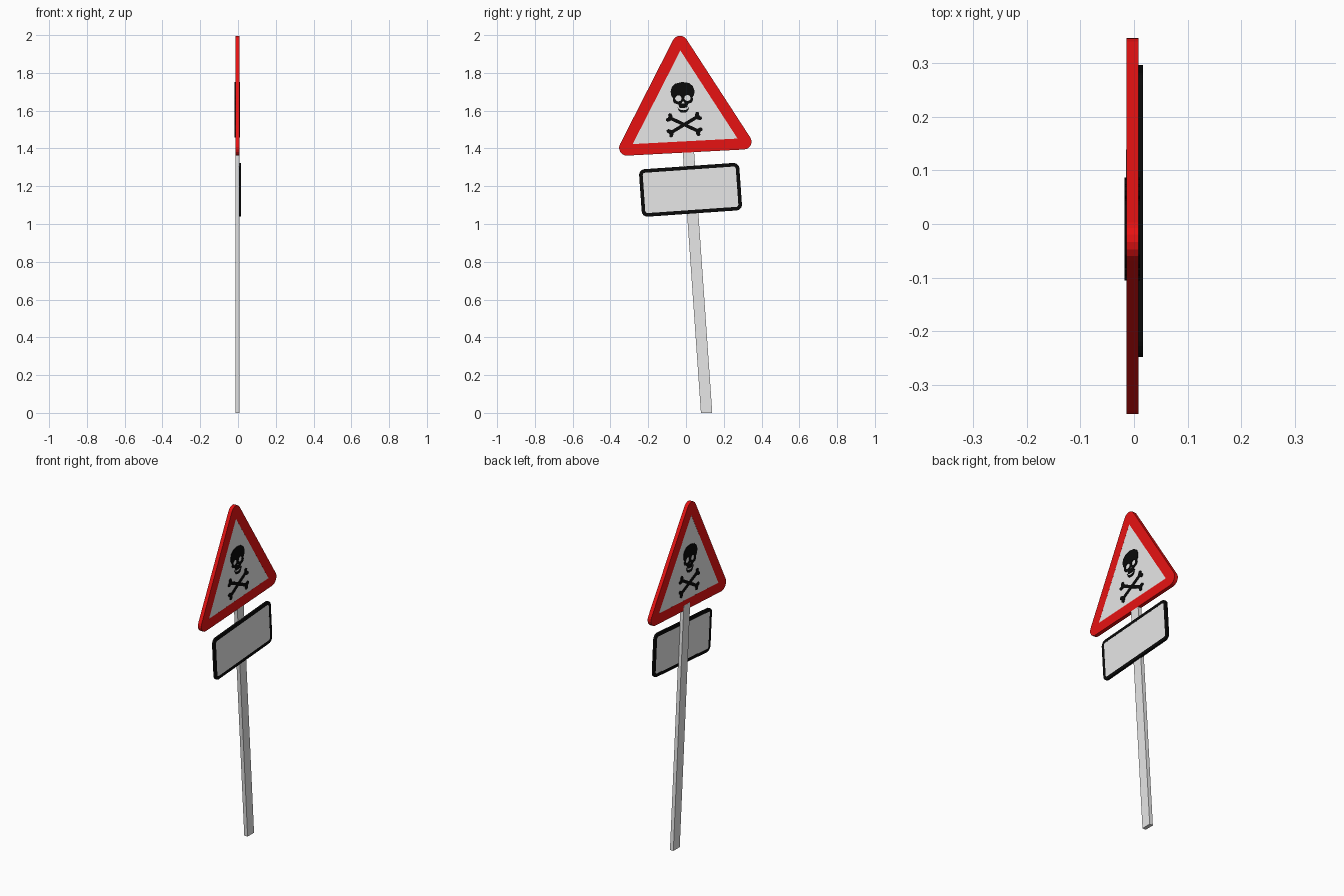
import bpy, math
from mathutils import Matrix, Vector

if "Cube" in bpy.data.objects:
    bpy.data.objects.remove(bpy.data.objects["Cube"])


def material(name, rgb):
    m = bpy.data.materials.new(name)
    m.diffuse_color = (*rgb, 1)
    m.use_nodes = True
    m.node_tree.nodes["Principled BSDF"].inputs["Base Color"].default_value = m.diffuse_color
    return m


RED = material("red", (0.8, 0.006, 0.006))
WHITE = material("white", (0.8, 0.8, 0.8))
BLACK = material("black", (0.003, 0.003, 0.003))


def plate(name, outlines, x0, x1, mat, centre=(0, 0), tilt=0.0):
    """Flat slab in the YZ plane; outlines after the first are holes."""
    cu = bpy.data.curves.new(name, 'CURVE')
    cu.dimensions = '2D'
    cu.fill_mode = 'BOTH'
    cu.extrude = (x1 - x0) / 2
    for pts in outlines:
        s = cu.splines.new('POLY')
        s.points.add(len(pts) - 1)
        for p, (u, v) in zip(s.points, pts):
            p.co = (u, v, 0, 1)
        s.use_cyclic_u = True
        s.use_smooth = False
    tmp = bpy.data.objects.new(name + "_curve", cu)
    bpy.context.collection.objects.link(tmp)
    dg = bpy.context.evaluated_depsgraph_get()
    me = bpy.data.meshes.new_from_object(tmp.evaluated_get(dg))
    bpy.data.objects.remove(tmp)
    # local x -> y, local y -> z, local z -> x, then lean sideways
    axes = Matrix(((0, 0, 1, 0), (1, 0, 0, 0), (0, 1, 0, 0), (0, 0, 0, 1)))
    me.transform(Matrix.Translation(((x0 + x1) / 2, *centre))
                 @ Matrix.Rotation(math.radians(tilt), 4, 'X') @ axes)
    me.materials.clear()
    me.materials.append(mat)
    for p in me.polygons:
        p.material_index = 0
        p.use_smooth = False
    ob = bpy.data.objects.new(name, me)
    bpy.context.collection.objects.link(ob)
    return ob


def rounded(corners, r, n=6):
    """Arcs of radius r around the corner centres of a convex CCW outline."""
    pts, k = [], len(corners)
    cs = [Vector(c) for c in corners]
    for i, c in enumerate(cs):
        a, b = c - cs[i - 1], cs[(i + 1) % k] - c
        start = math.atan2(a.y, a.x) - math.pi / 2
        turn = (math.atan2(b.y, b.x) - math.atan2(a.y, a.x)) % (2 * math.pi)
        for j in range(n + 1):
            t = start + turn * j / n
            pts.append((c.x + r * math.cos(t), c.y + r * math.sin(t)))
    return pts


def triangle(radius):
    return [(radius * math.cos(math.radians(a)), radius * math.sin(math.radians(a)))
            for a in (90, 210, 330)]


def box(w, h):
    return [(-w, -h), (w, -h), (w, h), (-w, h)]


def ellipse(cu, cv, ru, rv, n=12):
    return [(cu + ru * math.cos(2 * math.pi * i / n),
             cv + rv * math.sin(2 * math.pi * i / n)) for i in range(n)]


def mirrored(half):
    """Complete an outline whose right half runs from bottom to top."""
    return half + [(-u, v) for u, v in reversed(half) if u > 0]


# Leaning post
plate("post", [[(0.079, 0), (0.139, 0), (0.041, 1.41), (-0.019, 1.41)]],
      -0.0145, 0.0075, WHITE)

# Triangular warning board: red frame around a white panel
SIGN = dict(centre=(-0.013, 1.598), tilt=3.0)
inner = triangle(0.321)
plate("sign_frame", [rounded(triangle(0.358), 0.041), inner], -0.014, 0.008, RED, **SIGN)
plate("sign_panel", [inner], -0.0138, 0.0078, WHITE, **SIGN)

# Skull with eye and nose openings, showing on both faces
DEEP = (-0.0175, 0.0115, BLACK)
skull = mirrored([(0, 0.016), (0.02, 0.018), (0.026, 0.036), (0.046, 0.044), (0.054, 0.056),
                  (0.052, 0.07), (0.061, 0.085), (0.063, 0.108), (0.055, 0.131),
                  (0.036, 0.147), (0, 0.154)])
nose = [(-0.009, 0.04), (0.009, 0.04), (0, 0.054)]
plate("skull", [skull, ellipse(-0.024, 0.068, 0.017, 0.016),
                ellipse(0.024, 0.068, 0.017, 0.016), nose], *DEEP, **SIGN)
jaw = mirrored([(0, -0.009), (0.017, -0.006), (0.027, 0.007), (0.031, 0.024),
                (0.024, 0.012), (0.013, 0.006), (0, 0.004)])
plate("jaw", [jaw], *DEEP, **SIGN)

# Crossed bones
quarter = [(0.094, 0.004), (0.1, 0.012), (0.096, 0.022), (0.086, 0.024), (0.078, 0.017),
           (0.072, 0.009)]
top = quarter + [(-u, v) for u, v in reversed(quarter)]
bone = top + [(-u, -v) for u, v in top]
for side, deg in (("left", 28), ("right", -28)):
    c, s = math.cos(math.radians(deg)), math.sin(math.radians(deg))
    plate("bone_" + side, [[(u * c - v * s, u * s + v * c - 0.072) for u, v in bone]],
          *DEEP, **SIGN)

# Blank lower board with a black rim
BOARD = dict(centre=(0.024, 1.181), tilt=4.0)
rim_hole = rounded(box(0.235, 0.095), 0.012)
plate("board_rim", [rounded(box(0.235, 0.095), 0.031), rim_hole], 0.004, 0.0165, BLACK, **BOARD)
plate("board_panel", [rim_hole], 0.0042, 0.0163, WHITE, **BOARD)
